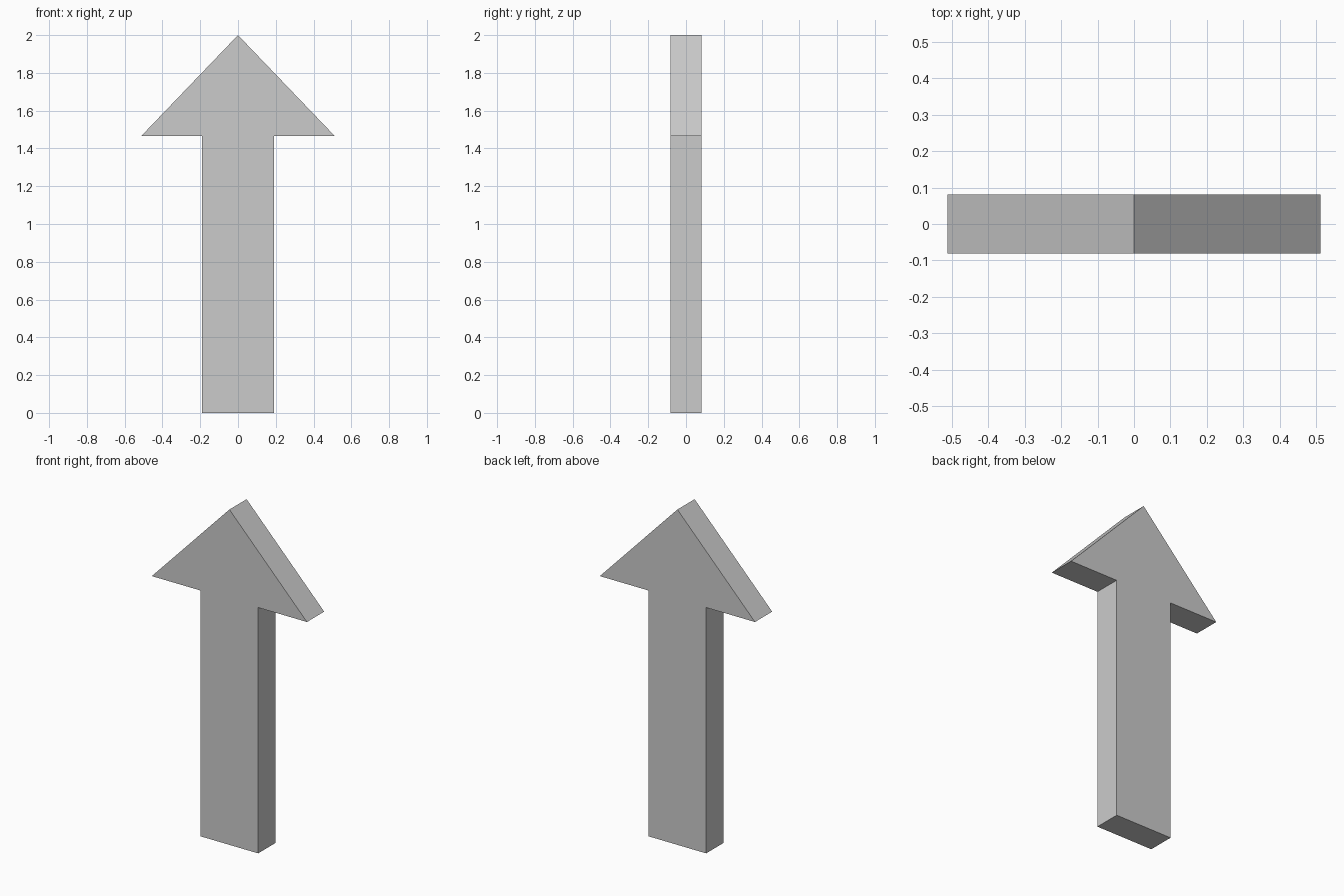
import bpy
import bmesh

if "Cube" in bpy.data.objects:
    bpy.data.objects.remove(bpy.data.objects["Cube"])

HALF_DEPTH = 0.081

# Right half of the arrow outline (x, z), from tip down to base
right = [(0.512, 1.466), (0.19, 1.466), (0.19, 0.0)]
outline = [(0.0, 2.0)] + right + [(-x, z) for x, z in reversed(right)]

# Arrow: flat outline extruded through its thickness
bm = bmesh.new()
front = bm.faces.new([bm.verts.new((x, -HALF_DEPTH, z)) for x, z in outline])
back = bmesh.ops.extrude_face_region(bm, geom=[front], use_keep_orig=True)
back_verts = [g for g in back["geom"] if isinstance(g, bmesh.types.BMVert)]
bmesh.ops.translate(bm, verts=back_verts, vec=(0, 2 * HALF_DEPTH, 0))
bmesh.ops.recalc_face_normals(bm, faces=bm.faces)

mesh = bpy.data.meshes.new("arrow")
bm.to_mesh(mesh)
bm.free()
bpy.context.collection.objects.link(bpy.data.objects.new("arrow", mesh))
